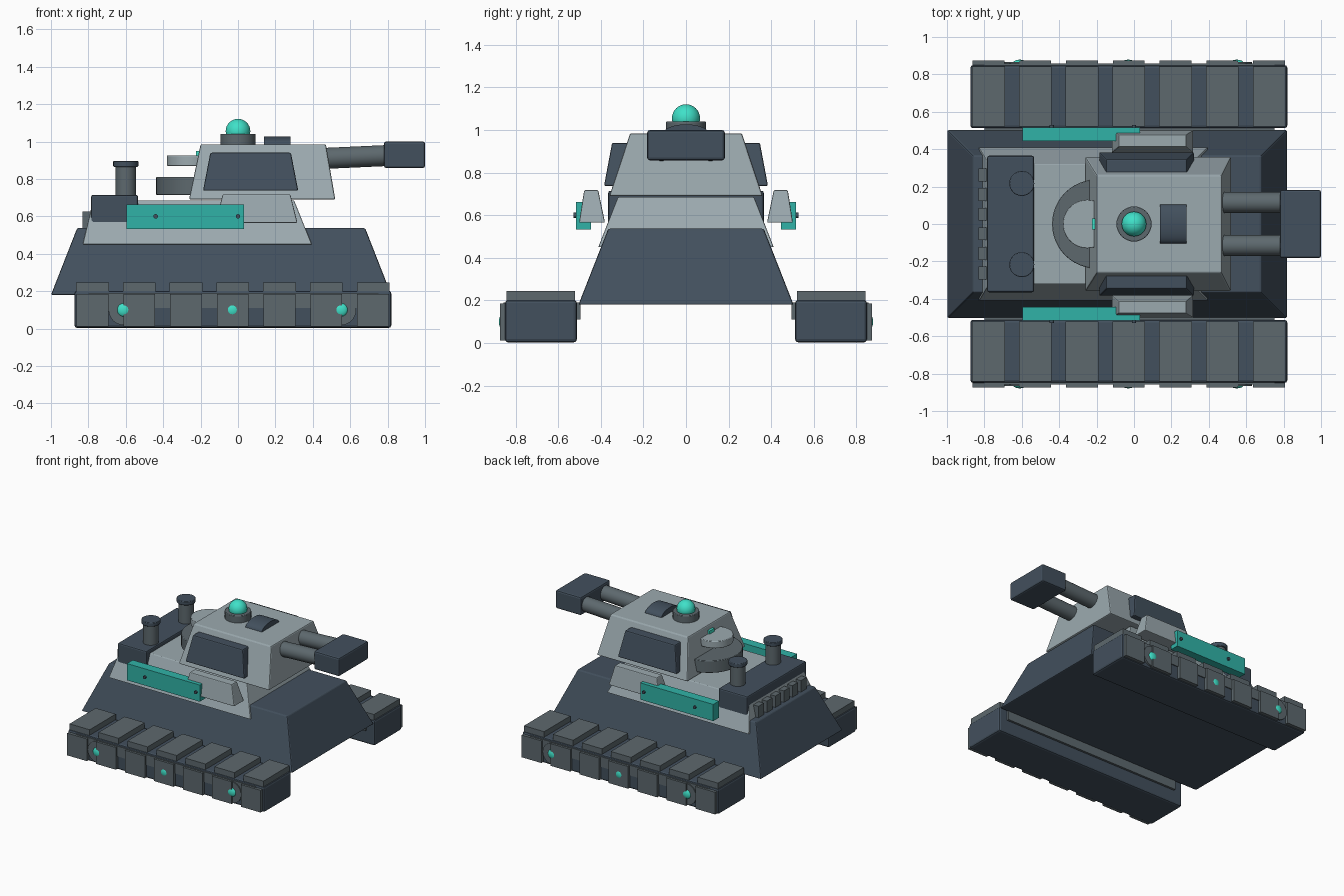
import bpy, bmesh, math
from mathutils import Matrix, Vector

if "Cube" in bpy.data.objects:
    bpy.data.objects.remove(bpy.data.objects["Cube"])


def material(name, r, g, b):
    m = bpy.data.materials.new(name)
    m.diffuse_color = (r, g, b, 1)
    m.use_nodes = True
    m.node_tree.nodes["Principled BSDF"].inputs["Base Color"].default_value = m.diffuse_color
    return m


SLATE = material("slate", 0.055, 0.08, 0.11)
LIGHT = material("light_grey", 0.33, 0.40, 0.43)
MID = material("mid_grey", 0.11, 0.14, 0.155)
GLOW = material("glow_teal", 0.05, 0.75, 0.58)
TEAL = material("panel_teal", 0.03, 0.45, 0.39)


def finish(name, bm, mat, bevel=0.0, smooth=False):
    bmesh.ops.recalc_face_normals(bm, faces=bm.faces)
    me = bpy.data.meshes.new(name)
    bm.to_mesh(me)
    bm.free()
    ob = bpy.data.objects.new(name, me)
    bpy.context.collection.objects.link(ob)
    me.materials.append(mat)
    if bevel:
        mod = ob.modifiers.new("bevel", 'BEVEL')
        mod.width, mod.segments = bevel, 2
    if smooth:
        bpy.ops.object.select_all(action='DESELECT')
        bpy.context.view_layer.objects.active = ob
        ob.select_set(True)
        bpy.ops.object.shade_smooth_by_angle(angle=math.radians(35))
    return ob


def frustum(name, mat, bottom, top, z0, z1, bevel=0.0, side=1):
    """Tapered block; bottom and top are (x0, x1, y0, y1)."""
    bm = bmesh.new()
    rings = []
    for (x0, x1, y0, y1), z in ((bottom, z0), (top, z1)):
        rings.append([bm.verts.new((x, y * side, z))
                      for x, y in ((x0, y0), (x1, y0), (x1, y1), (x0, y1))])
    a, b = rings
    bm.faces.new(a)
    bm.faces.new(b)
    for i in range(4):
        j = (i + 1) % 4
        bm.faces.new((a[i], a[j], b[j], b[i]))
    return finish(name, bm, mat, bevel)


def box(name, mat, rect, z0, z1, bevel=0.0, side=1):
    return frustum(name, mat, rect, rect, z0, z1, bevel, side)


def rod(name, mat, p, q, r, bevel=0.0, seg=32):
    p, q = Vector(p), Vector(q)
    d = q - p
    mx = Matrix.Translation((p + q) / 2) @ d.to_track_quat('Z', 'Y').to_matrix().to_4x4()
    bm = bmesh.new()
    bmesh.ops.create_cone(bm, cap_ends=True, segments=seg, radius1=r, radius2=r,
                          depth=d.length, matrix=mx)
    return finish(name, bm, mat, bevel, True)


def ball(name, mat, c, r, sy=1.0):
    bm = bmesh.new()
    bmesh.ops.create_uvsphere(bm, u_segments=32, v_segments=16, radius=r,
                              matrix=Matrix.Translation(c) @ Matrix.Diagonal((1, sy, 1, 1)))
    return finish(name, bm, mat, 0, True)


# Hull, deck and turret
frustum("hull", SLATE, (-1, 0.82, -0.505, 0.505), (-0.86, 0.68, -0.365, 0.365), 0.18, 0.537, 0.008)
frustum("upper_deck", LIGHT, (-0.83, 0.395, -0.412, 0.412), (-0.775, 0.30, -0.32, 0.32), 0.45, 0.685, 0.005)
frustum("turret", LIGHT, (-0.262, 0.52, -0.36, 0.36), (-0.20, 0.47, -0.262, 0.262), 0.69, 0.985, 0.008)

# Twin cannon and shared muzzle block
for s in (-1, 1):
    rod("cannon_barrel", MID, (0.38, s * 0.115, 0.906), (0.82, s * 0.115, 0.926), 0.056)
box("muzzle_block", SLATE, (0.78, 1.0, -0.182, 0.182), 0.858, 1.0, 0.012)

# Turret roof: beacon and arched hatch
rod("beacon_ring", MID, (0, 0, 0.975), (0, 0, 1.04), 0.094, 0.004)
ball("beacon_dome", GLOW, (0, 0, 1.055), 0.066)
bm = bmesh.new()
arc = [(0.105 * math.cos(math.pi * i / 12), 0.985 + 0.042 * math.sin(math.pi * i / 12)) for i in range(13)]
loops = [[bm.verts.new((x, y, z)) for y, z in arc] for x in (0.138, 0.28)]
for l in loops:
    bm.faces.new(l)
for i in range(13):
    j = (i + 1) % 13
    bm.faces.new((loops[0][i], loops[0][j], loops[1][j], loops[1][i]))
finish("roof_hatch", bm, SLATE, 0, True)

# Round steps behind the turret, with a small light
rod("rear_drum", MID, (-0.20, 0, 0.715), (-0.20, 0, 0.81), 0.238, 0.004, 48)
rod("rear_seat", LIGHT, (-0.25, 0, 0.87), (-0.25, 0, 0.925), 0.13, 0.004, 48)
box("rear_light", GLOW, (-0.225, -0.205, -0.03, 0.03), 0.915, 0.95)

# Engine block with grille fins and exhausts
box("engine_block", SLATE, (-0.785, -0.535, -0.365, 0.365), 0.56, 0.715, 0.01)
for i in range(6):
    y = (i - 2.5) * 0.105
    box("grille_fin", MID, (-0.832, -0.78, y - 0.034, y + 0.034), 0.53, 0.627)
for s in (-1, 1):
    rod("exhaust_pipe", MID, (-0.6, s * 0.217, 0.70), (-0.6, s * 0.217, 0.87), 0.055)
    rod("exhaust_cap", SLATE, (-0.6, s * 0.217, 0.865), (-0.6, s * 0.217, 0.896), 0.067, 0.004)

for s in (-1, 1):
    # Turret cheek armour, side pods and coloured side panels
    frustum("cheek_plate", SLATE, (-0.187, 0.322, 0.30, 0.385), (-0.148, 0.283, 0.255, 0.347),
            0.737, 0.94, 0.008, s)
    frustum("side_pod", LIGHT, (-0.12, 0.318, 0.38, 0.502), (-0.082, 0.28, 0.412, 0.478),
            0.565, 0.718, 0.006, s)
    box("side_panel", TEAL, (-0.597, 0.032, 0.445, 0.517), 0.533, 0.663, 0, s)
    for x in (-0.44, 0.0):
        rod("panel_bolt", SLATE, (x, s * 0.50, 0.6), (x, s * 0.528, 0.6), 0.012, 0, 12)

    # Track body, inner rail, tread pads and side plates
    box("track_body", SLATE, (-0.875, 0.82, 0.512, 0.85), 0.003, 0.202, 0.015, s)
    box("track_rail", MID, (-0.80, 0.75, 0.495, 0.857), 0.11, 0.19, 0, s)
    for i in range(7):
        x = -0.778 + 0.25 * i
        box("tread_pad", MID, (x - 0.087, x + 0.087, 0.52, 0.842), 0.19, 0.245, 0, s)
        box("tread_side_plate", MID, (x - 0.085, x + 0.085, 0.83, 0.874), 0.012, 0.185, 0, s)

    # Road wheels with glowing hubs
    for x in (-0.61, -0.03, 0.55):
        rod("road_wheel", MID, (x, s * 0.80, 0.1), (x, s * 0.865, 0.1), 0.082)
        ball("wheel_hub", GLOW, (x, s * 0.86, 0.1), 0.037, 0.5)
